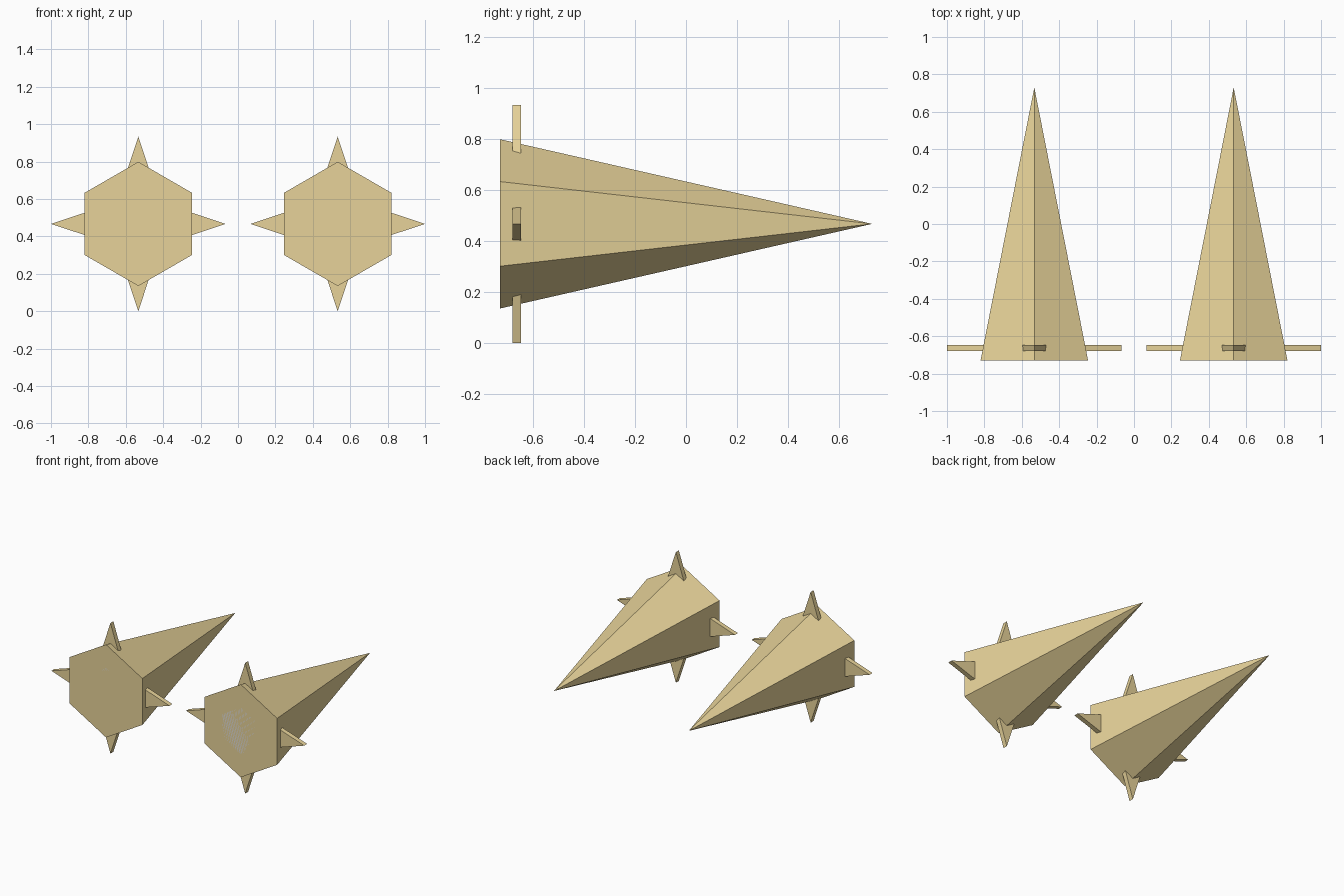
import bpy
import bmesh
from math import pi, sin, cos
from mathutils import Matrix, Vector

cube = bpy.data.objects.get("Cube")
if cube:
    bpy.data.objects.remove(cube, do_unlink=True)


def make_material(name, colour):
    mat = bpy.data.materials.new(name)
    mat.diffuse_color = colour
    mat.use_nodes = True
    mat.node_tree.nodes["Principled BSDF"].inputs["Base Color"].default_value = colour
    return mat


sand = make_material("sand_tan", (0.80, 0.65, 0.32, 1))
grey = make_material("light_grey", (0.76, 0.74, 0.73, 1))

SPACING = 0.533      # sideways distance of each dart from the centre
REACH = 0.467        # fin tip distance from the dart axis
HALF_LENGTH = 0.73
RADIUS = 0.332


def make_object(name, bm, location, material):
    bmesh.ops.recalc_face_normals(bm, faces=bm.faces)
    mesh = bpy.data.meshes.new(name)
    bm.to_mesh(mesh)
    bm.free()
    mesh.materials.append(material)
    obj = bpy.data.objects.new(name, mesh)
    obj.location = location
    bpy.context.collection.objects.link(obj)


def hexagon(bm, radius):
    # Upright hexagon in the plane of the dart's base
    return [bm.verts.new((radius * sin(i * pi / 3), -HALF_LENGTH, radius * cos(i * pi / 3)))
            for i in range(6)]


def extrude_back(bm, face, depth):
    extruded = bmesh.ops.extrude_face_region(bm, geom=[face])["geom"]
    moved = [v for v in extruded if isinstance(v, bmesh.types.BMVert)]
    bmesh.ops.translate(bm, verts=moved, vec=Vector((0, depth, 0)))


def body(name, location):
    # Hexagonal pyramid with an upright ridge, pointing to the back
    bm = bmesh.new()
    ring = hexagon(bm, RADIUS)
    tip = bm.verts.new((0, HALF_LENGTH, 0))
    bm.faces.new(ring)
    for i in range(6):
        bm.faces.new((ring[i], ring[(i + 1) % 6], tip))
    make_object(name, bm, location, sand)


def base_plate(name, location):
    # Thin hexagonal plate set flush into the base
    bm = bmesh.new()
    extrude_back(bm, bm.faces.new(hexagon(bm, RADIUS / 2)), 0.005)
    make_object(name, bm, location, grey)


def fin(name, location, angle):
    # Thin triangular prism pointing away from the dart axis
    bm = bmesh.new()
    outline = [(-0.065, -0.68, 0.27), (0.065, -0.68, 0.27), (0, -0.68, REACH)]
    extrude_back(bm, bm.faces.new([bm.verts.new(p) for p in outline]), 0.033)
    bmesh.ops.rotate(bm, verts=bm.verts, matrix=Matrix.Rotation(angle, 3, "Y"))
    make_object(name, bm, location, sand)


# Two matching darts, each with a base plate and four fins
for side, sign in (("left", 1), ("right", -1)):
    centre = (sign * SPACING, 0, REACH)
    body(side + "_dart_body", centre)
    base_plate(side + "_dart_base_plate", centre)
    for i, place in enumerate(("top", "left", "bottom", "right")):
        fin(f"{side}_dart_{place}_fin", centre, i * pi / 2)
